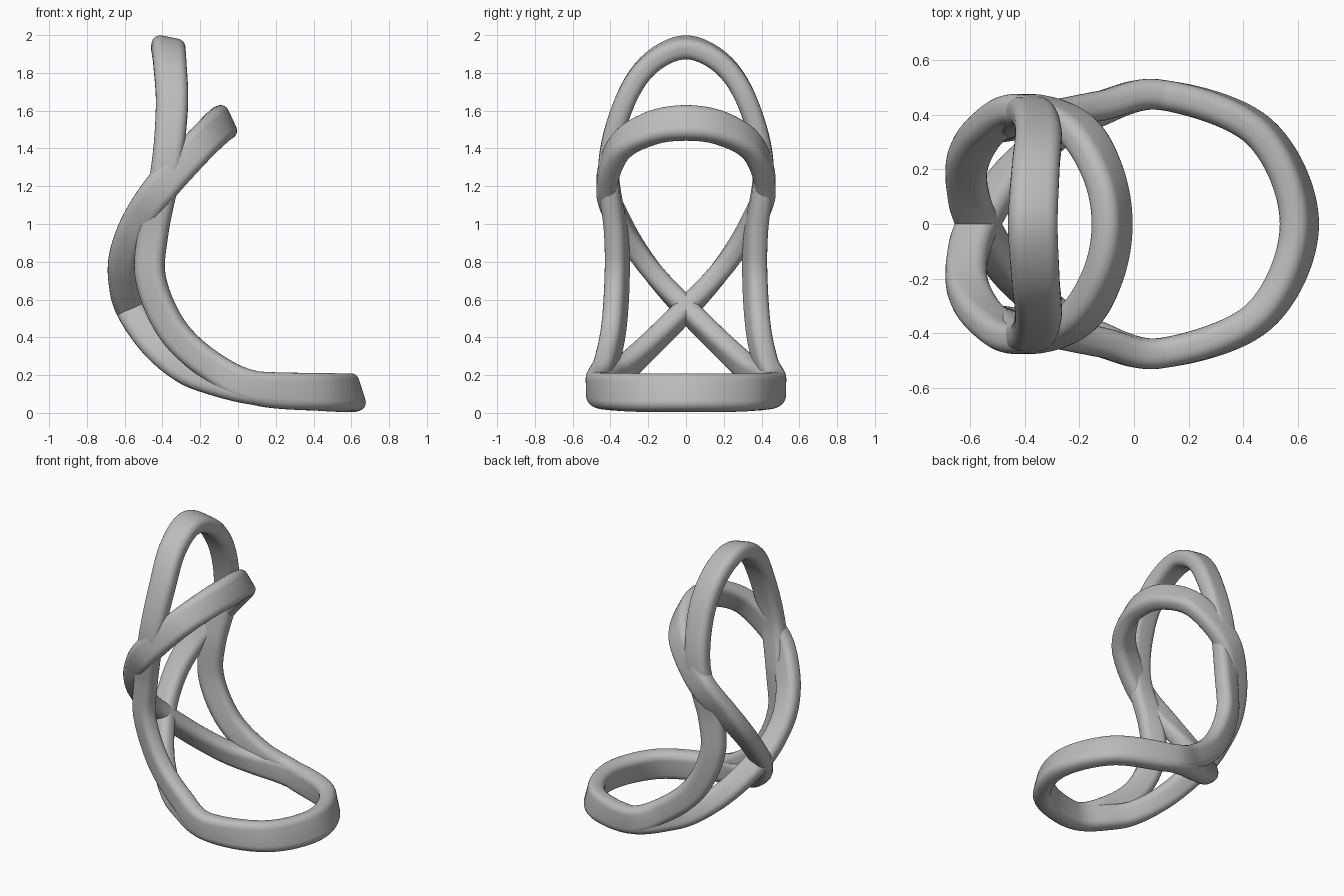
import bpy, bmesh, math
from mathutils import Vector

cube = bpy.data.objects.get("Cube")
if cube:
    bpy.data.objects.remove(cube, do_unlink=True)

grey = bpy.data.materials.new("satin_grey")
grey.use_nodes = True
grey.diffuse_color = (0.5, 0.5, 0.5, 1)
grey.node_tree.nodes["Principled BSDF"].inputs["Base Color"].default_value = (0.5, 0.5, 0.5, 1)

THICK = 0.11
STEPS = 12


def spline(p0, p1, p2, p3, t):
    """Catmull-Rom interpolation between p1 and p2."""
    return 0.5 * (2 * p1 + (p2 - p0) * t + (2 * p0 - 5 * p1 + 4 * p2 - p3) * t * t
                  + (3 * p1 - p0 - 3 * p2 + p3) * t ** 3)


def section(width, thick, radius=0.045, arc=5):
    """Rounded rectangle as (across, through) pairs."""
    pts = []
    for q, (sx, sy) in enumerate(((1, 1), (-1, 1), (-1, -1), (1, -1))):
        for i in range(arc + 1):
            a = math.pi / 2 * (q + i / arc)
            pts.append((sx * (width / 2 - radius) + radius * math.cos(a),
                        sy * (thick / 2 - radius) + radius * math.sin(a)))
    return pts


def band(name, half):
    """Closed band: half runs from the base front to the arch top, then mirrors in y.
    Each row is a centre, a direction across the band, and the band's width."""
    rows = [(Vector(c), Vector(d).normalized(), w) for c, d, w in half]
    flip = Vector((1, -1, 1))
    rows += [(c * flip, d * flip, w) for c, d, w in rows[-2:0:-1]]
    n = len(rows)
    frames = []
    for i in range(n):
        four = [rows[(i + k) % n] for k in (-1, 0, 1, 2)]
        for s in range(STEPS):
            frames.append([spline(*[r[j] for r in four], s / STEPS) for j in range(3)])
    bm = bmesh.new()
    rings = []
    for i, (centre, across, width) in enumerate(frames):
        tangent = (frames[(i + 1) % len(frames)][0] - frames[i - 1][0]).normalized()
        across = (across - tangent * across.dot(tangent)).normalized()
        through = tangent.cross(across)
        rings.append([bm.verts.new(centre + across * u + through * v)
                      for u, v in section(width, THICK)])
    for i, ring in enumerate(rings):
        after = rings[(i + 1) % len(rings)]
        for k in range(len(ring)):
            m = (k + 1) % len(ring)
            bm.faces.new((ring[k], ring[m], after[m], after[k]))
    bmesh.ops.recalc_face_normals(bm, faces=bm.faces)
    mesh = bpy.data.meshes.new(name)
    bm.to_mesh(mesh)
    bm.free()
    mesh.materials.append(grey)
    mesh.shade_smooth()
    obj = bpy.data.objects.new(name, mesh)
    bpy.context.collection.objects.link(obj)
    return obj


# Shared front half of the base ring
base = [
    ((0.605, 0, 0.107), (-0.3, 0, 0.95), 0.205),
    ((0.46, 0.336, 0.11), (-0.15, -0.1, 1), 0.2),
    ((0.1, 0.472, 0.13), (0.08, 0, 1), 0.18),
]

# Tall band: rises from the base sides into the upper arch
band("tall_band", base + [
    ((-0.13, 0.43, 0.24), (0.4, 0.1, 0.9), 0.16),
    ((-0.34, 0.385, 0.43), (0.7, 0.3, 0.65), 0.16),
    ((-0.46, 0.365, 0.7), (0.9, 0.35, 0.2), 0.16),
    ((-0.45, 0.37, 0.95), (0.9, 0.25, 0), 0.16),
    ((-0.38, 0.41, 1.3), (1, 0, 0), 0.16),
    ((-0.35, 0.335, 1.62), (1, 0, 0), 0.17),
    ((-0.36, 0.2, 1.84), (1, 0, -0.12), 0.175),
    ((-0.37, 0, 1.935), (1, 0, -0.2), 0.18),
])

# Crossing band: crosses itself at the back, then rises into the lower arch
band("crossing_band", base + [
    ((-0.15, 0.405, 0.18), (0.25, 0, 0.95), 0.16),
    ((-0.3, 0.32, 0.24), (0.5, 0, 0.85), 0.15),
    ((-0.45, 0.18, 0.37), (0.75, 0, 0.6), 0.15),
    ((-0.57, 0, 0.55), (0.92, 0, 0.38), 0.155),
    ((-0.61, -0.13, 0.69), (1, 0, 0.1), 0.15),
    ((-0.605, -0.24, 0.83), (1, 0, -0.15), 0.155),
    ((-0.54, -0.345, 1.0), (0.85, 0, -0.45), 0.165),
    ((-0.41, -0.42, 1.19), (0.75, 0, -0.65), 0.18),
    ((-0.22, -0.355, 1.4), (0.7, 0, -0.7), 0.18),
    ((-0.115, -0.19, 1.505), (0.5, 0, -0.85), 0.185),
    ((-0.08, 0, 1.535), (0.42, 0, -0.9), 0.19),
])
